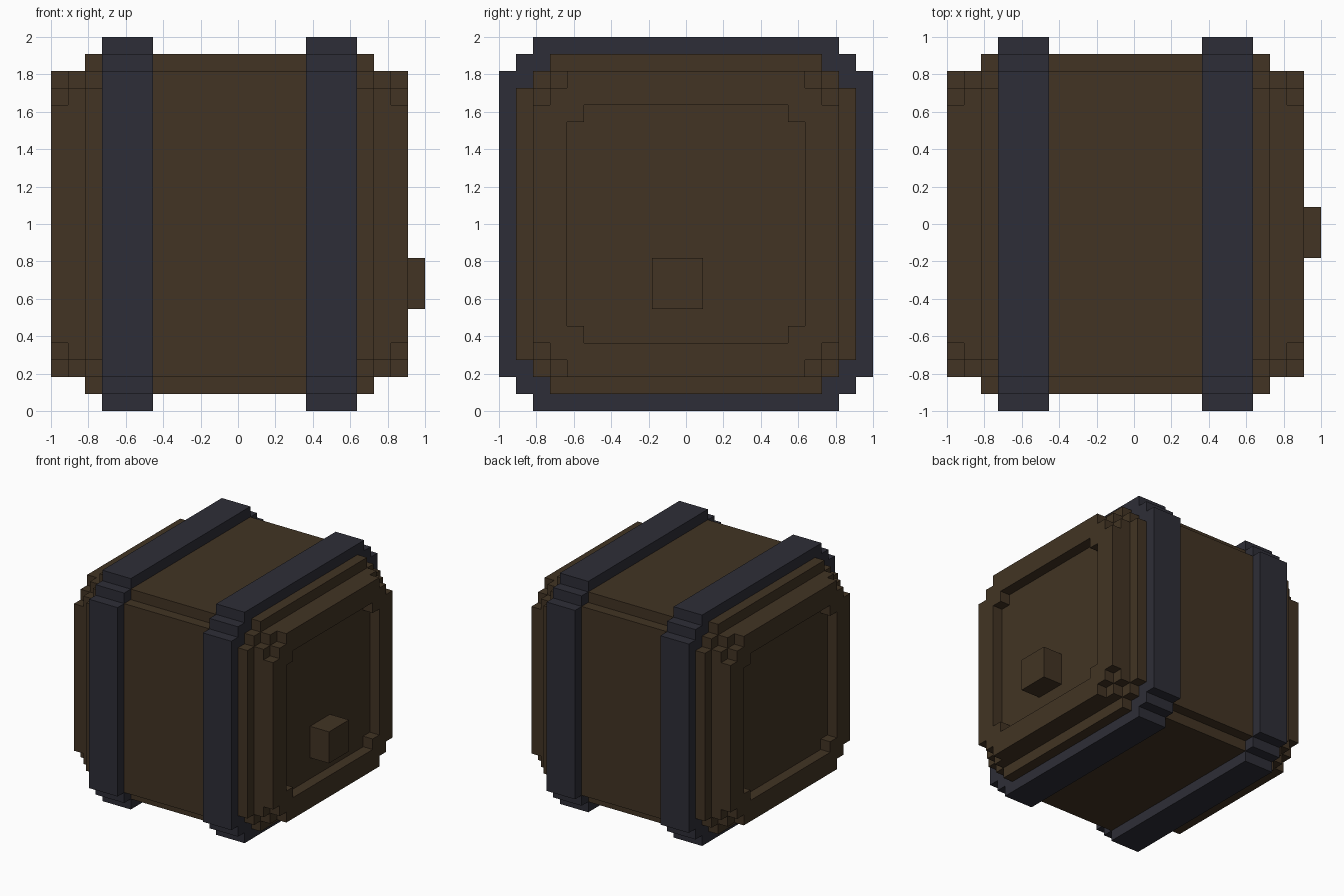
import bpy
import bmesh

cube = bpy.data.objects.get("Cube")
if cube:
    bpy.data.objects.remove(cube, do_unlink=True)

U = 1 / 11      # one block of the stepped grid
MID = 11        # height of the barrel axis, in blocks


def make_material(name, color):
    mat = bpy.data.materials.new(name)
    mat.use_nodes = True
    mat.diffuse_color = color
    mat.node_tree.nodes["Principled BSDF"].inputs["Base Color"].default_value = color
    return mat


wood = make_material("dark_wood", (0.054, 0.034, 0.017, 1))
iron = make_material("dark_iron", (0.027, 0.027, 0.038, 1))


def outline(steps):
    """Closed outline with stepped corners, mirrored from one quadrant."""
    quad = []
    for i, (y, z) in enumerate(steps):
        quad.append((y, z))
        if i + 1 < len(steps):
            quad.append((steps[i + 1][0], z))
    half = quad + [(-y, z) for y, z in reversed(quad)]
    return half + [(-y, -z) for y, z in half]


def corners(size, short):
    """Staircase from (size, short) to (short, size)."""
    return [(size - i, short + i) for i in range(size - short + 1)]


def slab(name, x0, x1, loops, mat):
    """Extrude outlines along x; a second outline cuts a hole."""
    bm = bmesh.new()
    edges = []
    for loop in loops:
        vs = [bm.verts.new((x0 * U, y * U, (z + MID) * U)) for y, z in loop]
        edges += [bm.edges.new((a, b)) for a, b in zip(vs, vs[1:] + vs[:1])]
    bmesh.ops.triangle_fill(bm, edges=edges, use_beauty=True, normal=(1, 0, 0))
    ext = bmesh.ops.extrude_face_region(bm, geom=bm.faces[:], use_keep_orig=True)
    moved = [g for g in ext["geom"] if isinstance(g, bmesh.types.BMVert)]
    bmesh.ops.translate(bm, verts=moved, vec=((x1 - x0) * U, 0, 0))
    bmesh.ops.recalc_face_normals(bm, faces=bm.faces[:])
    mesh = bpy.data.meshes.new(name)
    bm.to_mesh(mesh)
    bm.free()
    mesh.materials.append(mat)
    obj = bpy.data.objects.new(name, mesh)
    bpy.context.collection.objects.link(obj)
    return obj


shoulder = outline(corners(10, 8))
band = outline(corners(11, 9))
end_plate = outline(corners(9, 8))
rim = outline(corners(9, 7))
recess = outline(corners(7, 6))

# Barrel middle between the bands
slab("barrel_middle", -5, 4, [outline(corners(10, 9))], wood)

# Both halves, mirrored about the barrel's own centre
for side, s in (("left", 1), ("right", -1)):
    def part(name, a, b, loops, mat):
        c = -0.5
        x0, x1 = sorted((c + s * a, c + s * b))
        slab(side + "_" + name, x0, x1, loops, mat)

    part("shoulder", 4.5, 8.5, [shoulder], wood)
    part("band", 4.5, 7.5, [band, shoulder], iron)
    part("end_plate", 8.5, 9.5, [end_plate], wood)
    part("end_rim", 9.5, 10.5, [rim, recess], wood)

# Tap block on the left end
slab("tap", 9, 11, [[(-2, -5), (1, -5), (1, -2), (-2, -2)]], wood)
